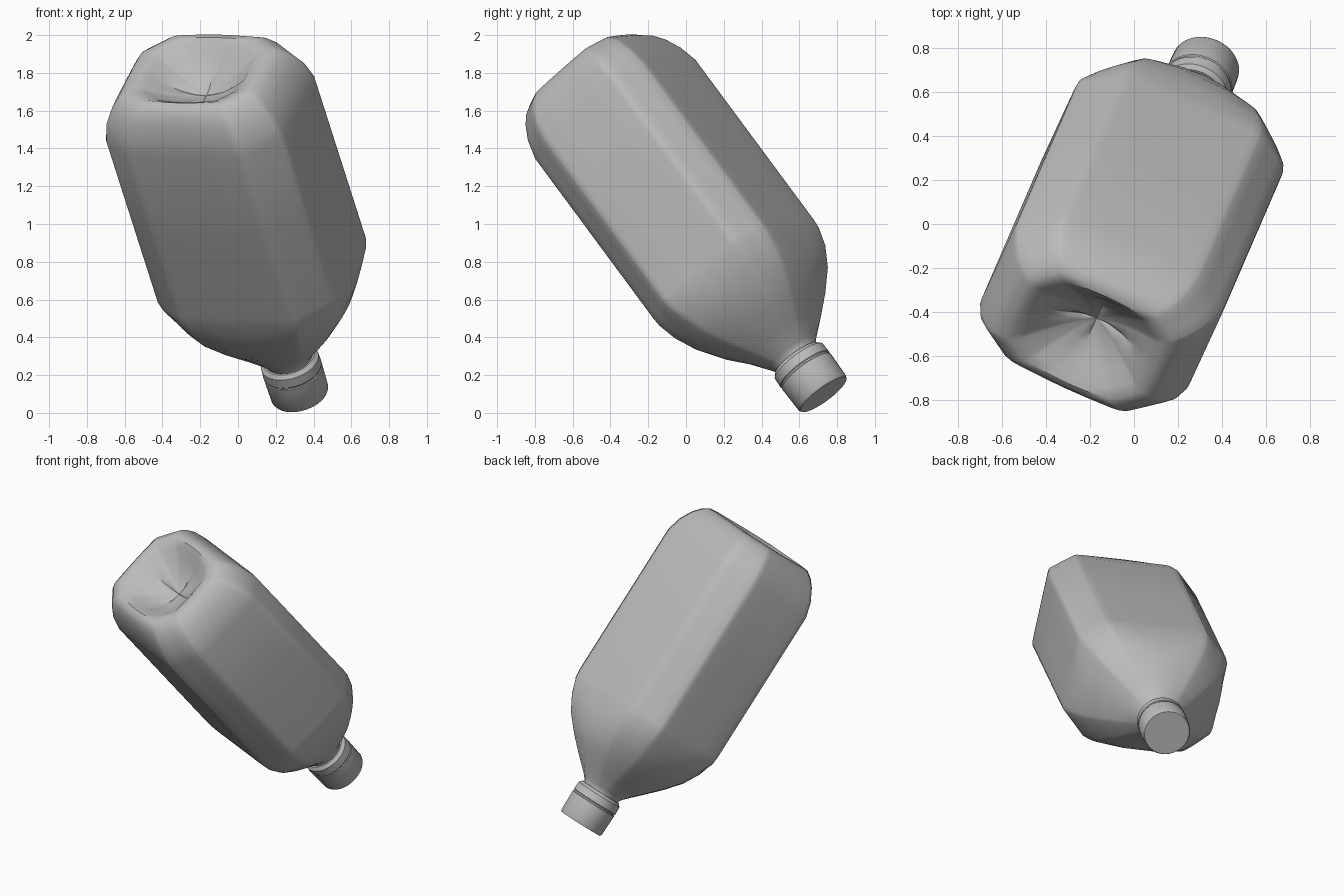
import bpy, bmesh, math
from mathutils import Vector, Matrix

if "Cube" in bpy.data.objects:
    bpy.data.objects.remove(bpy.data.objects["Cube"])

# Tilted bottle frame: origin at cap end, w runs from the cap to the base
w = Vector((-0.249, -0.576, 0.7785)).normalized()
u = Vector((0, 0, 1)).cross(w).normalized()
v = w.cross(u)
origin = Vector((0.33, 0.728, 0.097))
frame = Matrix.Translation(origin) @ Matrix((u, v, w)).transposed().to_4x4()

grey = bpy.data.materials.new("bottle_grey")
grey.diffuse_color = (0.5, 0.5, 0.5, 1)
grey.use_nodes = True
grey.node_tree.nodes["Principled BSDF"].inputs["Base Color"].default_value = grey.diffuse_color


def loft(name, rings, angle, tip=None):
    """Join equal-sized rings into a skin; close the start, and the end at tip or flat."""
    bm = bmesh.new()
    rows = [[bm.verts.new(p) for p in ring] for ring in rings]
    n = len(rows[0])
    for a, b in zip(rows, rows[1:]):
        for i in range(n):
            j = (i + 1) % n
            bm.faces.new((a[i], a[j], b[j], b[i]))
    bm.faces.new(rows[0][::-1])
    if tip:
        c = bm.verts.new(tip)
        for i in range(n):
            bm.faces.new((rows[-1][i], rows[-1][(i + 1) % n], c))
    else:
        bm.faces.new(rows[-1])
    bmesh.ops.recalc_face_normals(bm, faces=bm.faces)
    mesh = bpy.data.meshes.new(name)
    bm.to_mesh(mesh)
    bm.free()
    mesh.materials.append(grey)
    ob = bpy.data.objects.new(name, mesh)
    bpy.context.collection.objects.link(ob)
    ob.matrix_world = frame
    bpy.ops.object.select_all(action='DESELECT')
    ob.select_set(True)
    bpy.context.view_layer.objects.active = ob
    bpy.ops.object.shade_smooth_by_angle(angle=math.radians(angle))
    return ob


# Body cross-section: rectangle with chamfered, slightly softened corners
half = [(0.35, 0.40), (-0.325, 0.42), (-0.505, 0.25), (-0.515, -0.27)]
corners = [Vector(p) for p in half] + [-Vector(p) for p in half]
section = []
for i, p in enumerate(corners):
    a, b = corners[i - 1], corners[(i + 1) % 8]
    p0, p2 = p.lerp(a, 0.06), p.lerp(b, 0.06)
    section += [p0, (p0 + p2 + 2 * p) / 4, p2]
    section += [p.lerp(b, f) for f in (0.3, 0.5, 0.7)]
offset = Vector((0, 0.013))

rings = []
# Neck, round where it leaves the cap
for t, r in [(0.2, 0.13), (0.25, 0.13), (0.28, 0.15)]:
    rings.append([(*(p.normalized() * r), t) for p in section])
# Shoulder: halfway between a scaled section and a round cone
for t, k in [(0.37, 0.44), (0.47, 0.62), (0.58, 0.79), (0.69, 0.90), (0.79, 0.985)]:
    ring = []
    for p in section:
        cone = min(1, 0.57 * k / p.length)
        q = p * (k + cone) / 2 + offset * k
        ring.append((q.x, q.y, t))
    rings.append(ring)
# Straight body, rounded base rim and dented base
for t, k in [(0.84, 1), (1.4, 1), (1.93, 1), (2.03, 0.95), (2.11, 0.875), (2.16, 0.80),
             (2.19, 0.72), (2.195, 0.64), (2.17, 0.55), (2.12, 0.42), (2.07, 0.26),
             (2.04, 0.12)]:
    ring = []
    for i, p in enumerate(section):
        # base turns rounder towards the middle of the dent
        round_k = max(0, (0.95 - k)) * 0.8
        q = p.lerp(p.normalized() * 0.5, round_k) * k + offset
        # radial creases in the dented base
        crease = 0.015 if k < 0.5 and i % 12 == 4 else 0
        ring.append((q.x, q.y, t - crease))
    rings.append(ring)
loft("bottle_body", rings, 40, (0, 0.013, 2.02))


def disc(t, r, n=32):
    return [(r * math.cos(2 * math.pi * i / n), r * math.sin(2 * math.pi * i / n), t)
            for i in range(n)]


# Screw cap with groove and tamper band
loft("screw_cap", [disc(t, r) for t, r in [
    (0, 0.149), (0.012, 0.156), (0.155, 0.16), (0.16, 0.156), (0.168, 0.156),
    (0.173, 0.16), (0.225, 0.158), (0.245, 0.14)]], 35)
